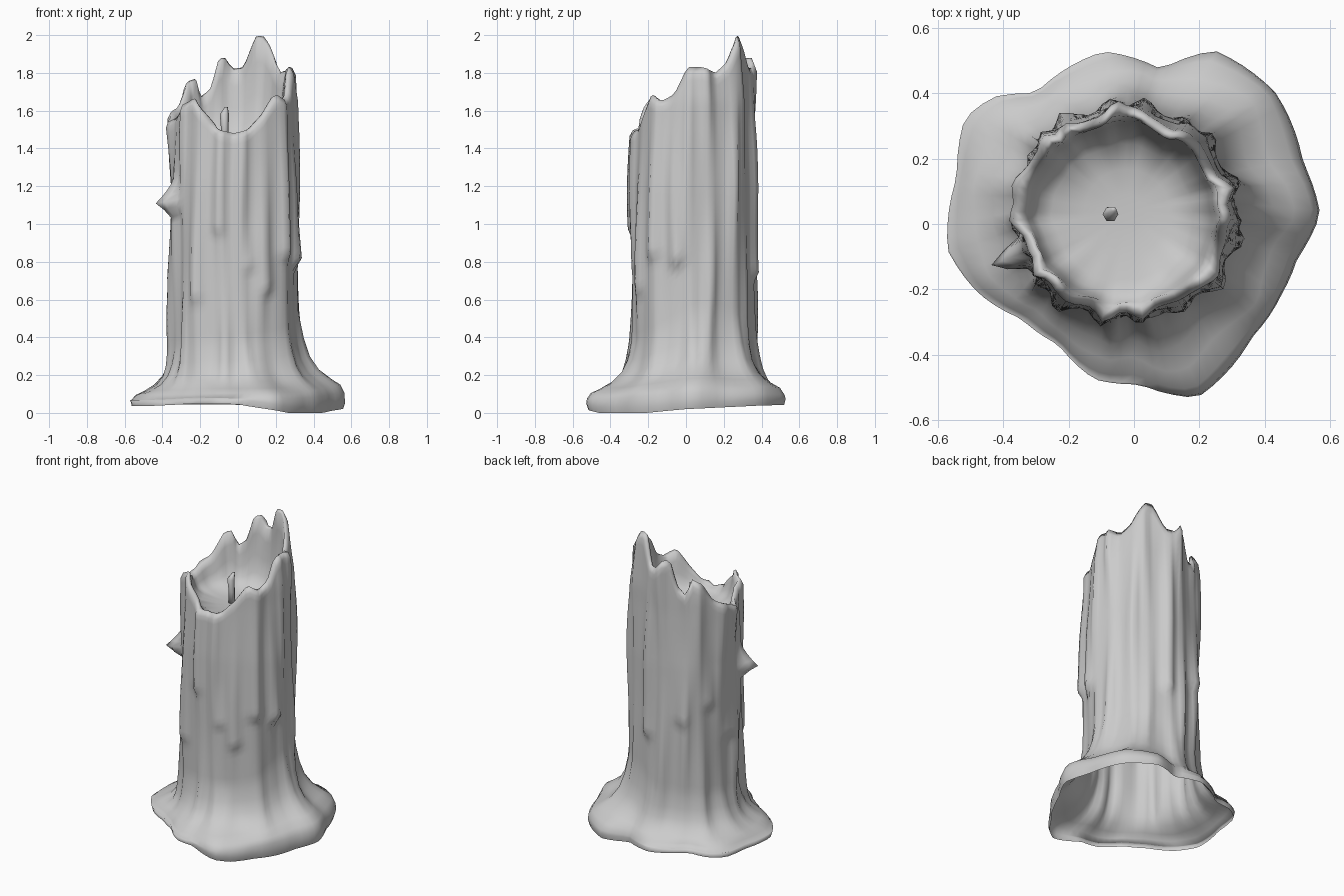
import bpy, bmesh, math, random
from math import cos, sin, radians, exp

if "Cube" in bpy.data.objects:
    bpy.data.objects.remove(bpy.data.objects["Cube"])

random.seed(4)
N = 84                       # sides
CX, CY = -0.022, 0.037       # axis of the candle shaft

# angle (deg) -> value tables
RIM = [(10, 1.83), (25, 1.80), (38, 1.85), (49, 1.95), (57, 2.0), (65, 1.99), (71, 1.93), (80, 1.83),
       (92, 1.82), (97, 1.88), (106, 1.88), (115, 1.72), (125, 1.67), (133, 1.77), (143, 1.74),
       (156, 1.62), (170, 1.58), (185, 1.54), (205, 1.60), (226, 1.67), (240, 1.59),
       (254, 1.50), (270, 1.48), (285, 1.50), (300, 1.58), (315, 1.69), (328, 1.65),
       (341, 1.69), (354, 1.83)]
FOOT = [(3, .57), (20, .55), (43, .59), (65, .585), (80, .48), (100, .535), (112, .52),
        (127, .50), (138, .58), (148, .61), (165, .56), (188, .575), (204, .52), (220, .45),
        (238, .435), (256, .49), (272, .49), (290, .565), (316, .50), (335, .50), (348, .51)]
BOTTOM = [(0, .02), (45, .04), (120, .045), (200, .035), (240, .05), (270, .045), (300, .0), (335, .0)]


def lookup(table, deg):
    deg %= 360
    pts = [(table[-1][0] - 360, table[-1][1])] + table + [(table[0][0] + 360, table[0][1])]
    for (a, va), (b, vb) in zip(pts, pts[1:]):
        if a <= deg <= b:
            return va + (vb - va) * (deg - a) / (b - a)


def bump(deg, centre, width):
    d = (deg - centre + 180) % 360 - 180
    return exp(-(d / width) ** 2)


# wax runs: angle, width, end z, start z, bulge
DRIPS = [(346, 6, .81, 1.40, .045), (203, 6, 1.10, 1.25, .12), (255, 6, .98, 1.4, .02),
         (302, 6, .66, 1.2, .025), (80, 6, .74, 1.3, .03), (176, 7, .72, 1.3, .02),
         (322, 7, .85, 1.45, .03), (120, 6, .85, 1.4, .025), (235, 5, .62, 1.1, .025),
         (285, 5, .78, 1.05, .02), (150, 5, .95, 1.5, .025)]
FLUTES = [(i * 20 + random.uniform(-6, 6), random.uniform(4, 7), random.uniform(.015, .036),
           random.uniform(0, 6)) for i in range(18)]
CORNERS = [(232, 14, .022), (322, 14, .028), (138, 14, .02), (44, 14, .015), (0, 14, .018), (180, 18, .008)]


def shaft(deg, z):
    r = .314 + sum(a * bump(deg, c, w) for c, w, a in CORNERS)
    top = min(1, max(0, (z - 1.2) / .35))
    r += top * (.035 * bump(deg, 170, 24) - .01)
    r -= .1 * max(0, z - 1.65) * (1 - bump(deg, 95, 30))
    for c, w, a, ph in FLUTES:
        r += a * (.75 + .4 * sin(z * 5 + ph)) * bump(deg, c + 2.5 * sin(z * 3 + ph), w)
    for c, w, end, start, a in DRIPS:
        if end <= z <= start:
            r += a * ((start - z) / (start - end)) ** 1.5 * bump(deg, c, w)
        elif end - .05 < z < end:
            r += a * (1 - (end - z) / .05) * bump(deg, c, w)
    return r


def polar(deg, r, z):
    return (CX + r * cos(radians(deg)), CY + r * sin(radians(deg)), z)


def make_object(name, bm):
    bmesh.ops.recalc_face_normals(bm, faces=bm.faces)
    me = bpy.data.meshes.new(name)
    bm.to_mesh(me)
    bm.free()
    ob = bpy.data.objects.new(name, me)
    bpy.context.collection.objects.link(ob)
    for p in me.polygons:
        p.use_smooth = True
    return ob


def loft(bm, rings):
    loops = [[bm.verts.new(p) for p in ring] for ring in rings]
    for a, b in zip(loops, loops[1:]):
        n = len(a)
        for i in range(n):
            j = (i + 1) % n
            bm.faces.new((a[i], a[j], b[j], b[i]))
    return loops


def foot_lift(d):
    return 1 + .42 * bump(d, 10, 40) + .2 * bump(d, 60, 25) - .1 * bump(d, 190, 40)


angles = [360 * i / N for i in range(N)]
rings = []

# spreading foot, open underneath, with soft radial folds
for f, z in [(.96, 0), (1, .045), (.98, .075), (.88, .105), (.64, .13), (.38, .165),
             (.19, .215), (.08, .28), (.02, .35)]:
    ring = []
    for d in angles:
        b = lookup(BOTTOM, d)
        zz = max(b + .03, z * foot_lift(d)) if z > .06 else b + z * .7
        g = f + (.22 * f * (1 - f) * sin(radians(d * 9 + 40)) if z > .06 else 0)
        x, y, _ = polar(d, shaft(d, zz), 0)
        fr = lookup(FOOT, d)
        ring.append((x + (fr * cos(radians(d)) - x) * g, y + (fr * sin(radians(d)) - y) * g, zz))
    rings.append(ring)

# fluted shaft up to the ragged rim
STEPS = 36
for k in range(STEPS + 1):
    s = k / STEPS
    ring = []
    for d in angles:
        lo = .39 * foot_lift(d)
        z = lo + s * (lookup(RIM, d) - lo)
        ring.append(polar(d, shaft(d, z) - (.015 if k == STEPS else 0), z))
    rings.append(ring)

# inner wall and melted pool, thicker towards the back right
for t, r in [(.97, .295), (.75, .28), (.45, .268), (.2, .25), (.04, .21)]:
    ring = []
    for d in angles:
        z = 1.44 + t * (lookup(RIM, d) - 1.44)
        rr = min(r - .015 * bump(d, 20, 50) + .012 * bump(d, 200, 60) + .3 * (shaft(d, 1.6) - .33),
                 shaft(d, z) - .03)
        ring.append(polar(d, rr, z))
    rings.append(ring)
for r, z in [(.13, 1.43), (.05, 1.425)]:
    rings.append([polar(d, r, z) for d in angles])

bm = bmesh.new()
loops = loft(bm, rings)
bm.faces.new(loops[-1])
make_object("candle_wax", bm)

# wick
bm = bmesh.new()
path = [(-.07, .035, 1.41, .02), (-.07, .035, 1.50, .02), (-.072, .03, 1.58, .024), (-.062, .045, 1.62, .008)]
loops = loft(bm, [[(x + r * cos(i * math.tau / 6), y + r * sin(i * math.tau / 6), z)
                   for i in range(6)] for x, y, z, r in path])
bm.faces.new(loops[0])
bm.faces.new(loops[-1])
make_object("wick", bm)
